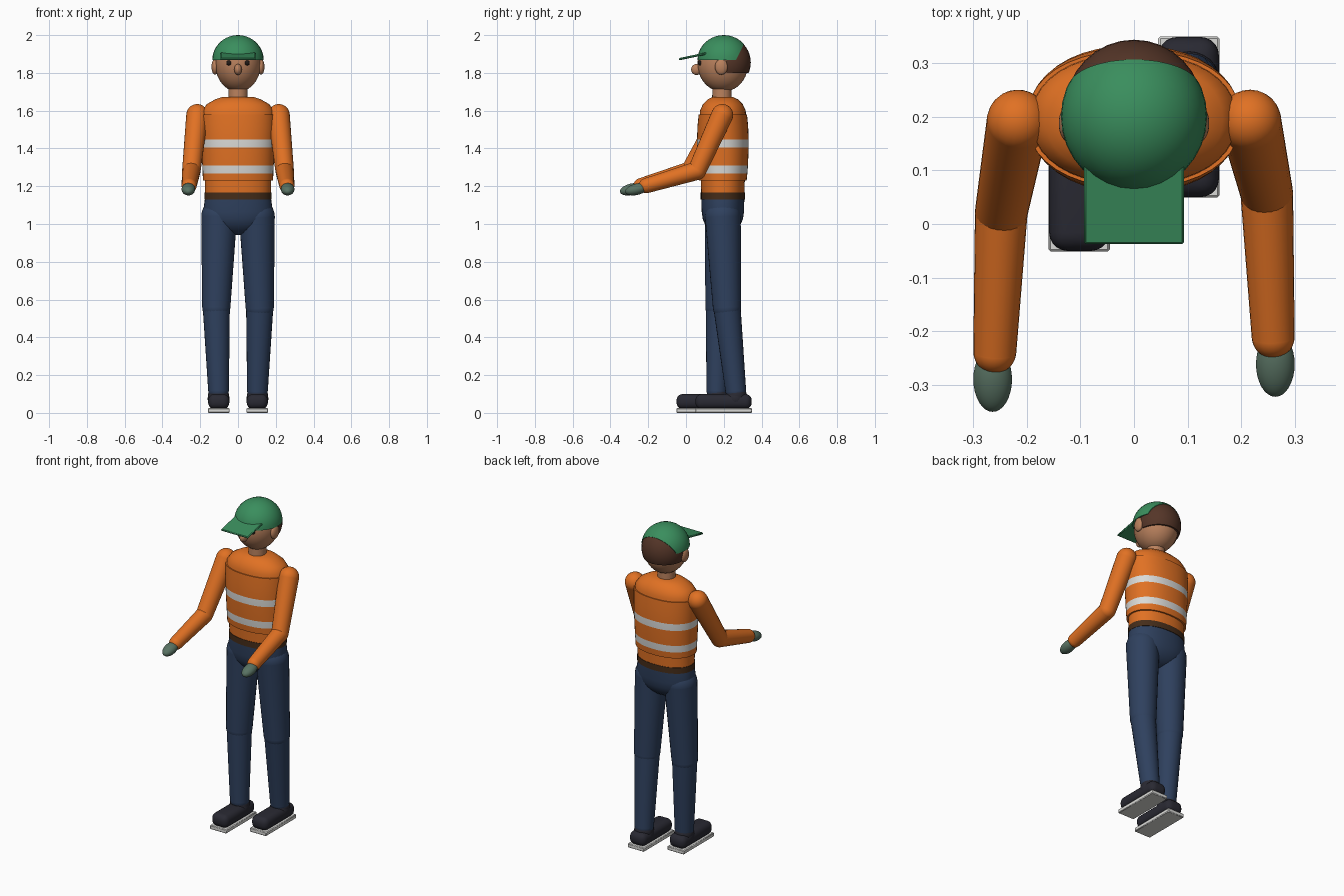
import bpy, bmesh, math
from mathutils import Vector, Matrix

if "Cube" in bpy.data.objects:
    bpy.data.objects.remove(bpy.data.objects["Cube"])


def material(name, r, g, b):
    m = bpy.data.materials.new(name)
    m.use_nodes = True
    m.diffuse_color = (r, g, b, 1)
    m.node_tree.nodes["Principled BSDF"].inputs["Base Color"].default_value = (r, g, b, 1)
    return m


ORANGE = material("orange cloth", .75, .165, .017)
GREEN = material("green cap", .042, .27, .11)
NAVY = material("navy denim", .028, .052, .112)
BROWN = material("brown hair", .09, .036, .021)
SKIN = material("skin", .49, .22, .11)
GLOVE = material("grey green glove", .1, .17, .125)
SHOE = material("charcoal leather", .022, .022, .032)
WHITE = material("pale grey", .7, .7, .68)
BELT = material("dark brown belt", .06, .026, .01)
EYE = material("black brown eye", .015, .01, .008)


def finish(name, bm, *mats, angle=40):
    bmesh.ops.recalc_face_normals(bm, faces=bm.faces)
    mesh = bpy.data.meshes.new(name)
    bm.to_mesh(mesh)
    bm.free()
    for m in mats:
        mesh.materials.append(m)
    ob = bpy.data.objects.new(name, mesh)
    bpy.context.collection.objects.link(ob)
    bpy.ops.object.select_all(action='DESELECT')
    ob.select_set(True)
    bpy.context.view_layer.objects.active = ob
    bpy.ops.object.shade_smooth_by_angle(angle=math.radians(angle))
    return ob


def ellipsoid(name, centre, radii, mat, tilt=0, cuts=()):
    """Stretched ball; each cut is (point, normal) and removes the side the normal faces."""
    bm = bmesh.new()
    bmesh.ops.create_uvsphere(bm, u_segments=32, v_segments=20, radius=1)
    bm.transform(Matrix.Translation(centre) @ Matrix.Rotation(tilt, 4, 'X') @ Matrix.Diagonal((*radii, 1)))
    for point, normal in cuts:
        cut = bmesh.ops.bisect_plane(bm, geom=bm.verts[:] + bm.edges[:] + bm.faces[:],
                                     plane_co=point, plane_no=normal, clear_outer=True)
        edges = [e for e in cut["geom_cut"] if isinstance(e, bmesh.types.BMEdge)]
        bmesh.ops.holes_fill(bm, edges=edges)
    return finish(name, bm, mat)


def loft(name, rows, *mats, cy=.195, power=2.2, n=40, stripes=()):
    """Stack of rounded sections (z, rx, ry); stripes lists row gaps using the second material."""
    bm = bmesh.new()
    rings = []
    for z, rx, ry in rows:
        ring = []
        for i in range(n):
            c, s = math.cos(math.tau * i / n), math.sin(math.tau * i / n)
            ring.append(bm.verts.new((math.copysign(abs(c) ** (2 / power), c) * rx,
                                      cy + math.copysign(abs(s) ** (2 / power), s) * ry, z)))
        rings.append(ring)
    for k, (a, b) in enumerate(zip(rings, rings[1:])):
        for i in range(n):
            j = (i + 1) % n
            bm.faces.new((a[i], a[j], b[j], b[i])).material_index = int(k in stripes)
    bm.faces.new(rings[0])
    bm.faces.new(rings[-1])
    return finish(name, bm, *mats)


def limb(name, a, b, ra, rb, mat):
    """Tapered tube with a ball at each end."""
    a, b = Vector(a), Vector(b)
    bm = bmesh.new()
    turn = (b - a).to_track_quat('Z', 'Y').to_matrix().to_4x4()
    bmesh.ops.create_cone(bm, cap_ends=False, segments=24, radius1=ra, radius2=rb,
                          depth=(b - a).length, matrix=Matrix.Translation((a + b) / 2) @ turn)
    for p, r in ((a, ra), (b, rb)):
        bmesh.ops.create_uvsphere(bm, u_segments=24, v_segments=14, radius=r,
                                  matrix=Matrix.Translation(p) @ turn)
    return finish(name, bm, mat)


def block(name, centre, size, mat, bevel, segments=1, tilt=0):
    bm = bmesh.new()
    bmesh.ops.create_cube(bm, size=1)
    bm.transform(Matrix.Diagonal((*size, 1)))
    bmesh.ops.bevel(bm, geom=bm.edges[:], offset=bevel, segments=segments, profile=.5, affect='EDGES')
    bm.transform(Matrix.Translation(centre) @ Matrix.Rotation(tilt, 4, 'X'))
    return finish(name, bm, mat)


# Torso, vest with two reflective bands, belt and hips
loft("shirt", [(1.14, .174, .114), (1.3, .177, .118), (1.55, .192, .124), (1.6, .19, .121),
               (1.635, .165, .105), (1.66, .12, .08), (1.672, .085, .055)], ORANGE)
loft("safety_vest", [(1.23, .186, .126), (1.268, .187, .13), (1.31, .189, .133), (1.405, .193, .137),
                     (1.447, .195, .137), (1.52, .198, .134), (1.58, .199, .128)],
     ORANGE, WHITE, stripes=(1, 3))
loft("belt", [(1.13, .177, .117), (1.167, .177, .117)], BELT)
hips = [(1.065 - .125 * math.cos(t), .185 * math.sin(t), .112 * math.sin(t))
        for t in (.1, .3, .5, .75, 1, 1.25, 1.57)]
loft("hips", hips + [(1.14, .174, .114)], NAVY)

# Head
loft("neck", [(1.62, .052, .052), (1.75, .05, .05)], SKIN, cy=.19, power=2)
ellipsoid("head", (0, .195, 1.848), (.121, .134, .148), SKIN)
ellipsoid("nose", (0, .056, 1.818), (.02, .029, .029), SKIN)
ellipsoid("hair", (0, .212, 1.855), (.129, .131, .137), BROWN,
          cuts=(((0, 0, 1.8), (0, 0, -1)), ((0, .215, 0), (0, -1, 0))))
ellipsoid("cap_crown", (0, .2, 1.868), (.136, .139, .132), GREEN,
          cuts=(((0, 0, 1.868), (0, 0, -1)), ((0, .29, 1.92), (0, .9, -.45))))
block("cap_brim", (0, .047, 1.89), (.186, .172, .012), GREEN, .004, tilt=math.radians(12))

# Paired parts: +1 is the left side, -1 the right side
for side, s in (("left", 1), ("right", -1)):
    back = s > 0
    ellipsoid(side + "_ear", (s * .122, .187, 1.832), (.018, .034, .042), SKIN)
    ellipsoid(side + "_eye", (s * .047, .076, 1.853), (.015, .012, .014), EYE)

    # Arm reaching forward
    shoulder = (s * .216, .192, 1.577)
    elbow = (s * .247, .058 if back else .022, 1.282)
    wrist = (s * .259, -.21 if back else -.238, 1.203)
    limb(side + "_upper_sleeve", shoulder, elbow, .058, .049, ORANGE)
    limb(side + "_forearm_sleeve", elbow, wrist, .049, .04, ORANGE)
    ellipsoid(side + "_glove", (s * .263, wrist[1] - .051, 1.184), (.036, .062, .03), GLOVE,
              tilt=math.radians(14))

    # Leg, one stepping ahead of the other
    hip = (s * .1, .195, 1.04)
    knee = (s * .115, .217 if back else .177, .56)
    ankle = (s * .103, .263 if back else .163, .12)
    limb(side + "_thigh", hip, knee, .095, .075, NAVY)
    limb(side + "_shin", knee, ankle, .072, .055, NAVY)

    # Shoe with pale sole
    y = .199 if back else .099
    block(side + "_sole", (s * .102, y, .0125), (.114, .3, .025), WHITE, .004)
    block(side + "_shoe", (s * .102, y, .06), (.112, .298, .08), SHOE, .034, 5)
    limb(side + "_shoe_collar", (s * .103, ankle[1], .075), (s * .103, ankle[1] + .003, .09),
         .058, .056, SHOE)
